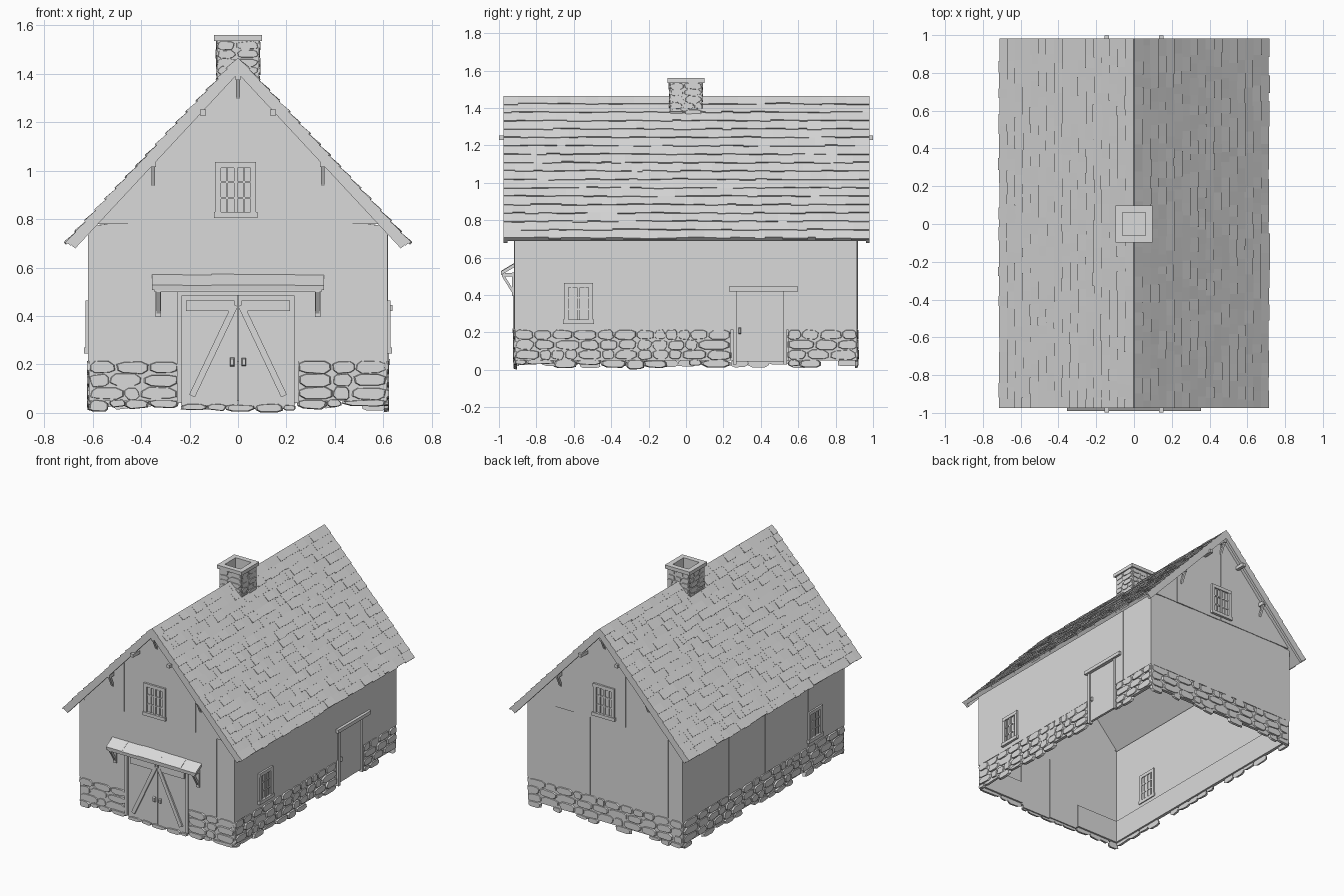
import bpy, bmesh, random
from mathutils import Vector

random.seed(4)
rnd = random.uniform
if "Cube" in bpy.data.objects:
    bpy.data.objects.remove(bpy.data.objects["Cube"])

GREY = (0.7, 0.7, 0.7, 1)
mat = bpy.data.materials.new("plain_grey")
mat.use_nodes = True
mat.diffuse_color = GREY
mat.node_tree.nodes["Principled BSDF"].inputs["Base Color"].default_value = GREY

HX, HY = 0.615, 0.915            # wall half sizes
FOOT, BAND = 0.215, 0.785        # stone top, gable band
RIDGE, EAVE_X, EAVE_Z = 1.463, 0.71, 0.70
YF, YB = -0.975, 0.982           # roof ends
RUN = Vector((EAVE_X, EAVE_Z - RIDGE))
SLOPE_LEN = RUN.length
RUN.normalize()

# Wall frames: (along, height, outward) to world
WALLS = {
    "front": lambda u, z, d: Vector((u, -HY - d, z)),
    "back": lambda u, z, d: Vector((u, HY + d, z)),
    "left": lambda u, z, d: Vector((HX + d, u, z)),
    "right": lambda u, z, d: Vector((-HX - d, u, z)),
}


def slope(s):
    """Roof frame: (down the slope, height off it, along y) to world."""
    return lambda e, h, y: Vector((s * (e * RUN.x - h * RUN.y), y, RIDGE + e * RUN.y + h * RUN.x))


def under_roof(x):
    return RIDGE - 0.03 + abs(x) * RUN.y / RUN.x


def prism(bm, fn, pts, a, b, taper=1.0):
    n = len(pts)
    cp, cq = sum(p for p, q in pts) / n, sum(q for p, q in pts) / n
    va = [bm.verts.new(fn(p, q, a)) for p, q in pts]
    vb = [bm.verts.new(fn(cp + (p - cp) * taper, cq + (q - cq) * taper, b)) for p, q in pts]
    bm.faces.new(va)
    bm.faces.new(vb[::-1])
    for i in range(n):
        j = (i + 1) % n
        bm.faces.new((va[j], va[i], vb[i], vb[j]))


def rect(p0, p1, q0, q1):
    return [(p0, q0), (p1, q0), (p1, q1), (p0, q1)]


def strip(p, q, w):
    """Rectangle of width w around the line from p to q."""
    p, q = Vector(p), Vector(q)
    side = (q - p).orthogonal().normalized() * w / 2
    return [tuple(v) for v in (p + side, q + side, q - side, p - side)]


def finish(bm, name):
    bmesh.ops.recalc_face_normals(bm, faces=bm.faces)
    mesh = bpy.data.meshes.new(name)
    bm.to_mesh(mesh)
    bm.free()
    mesh.materials.append(mat)
    ob = bpy.data.objects.new(name, mesh)
    bpy.context.collection.objects.link(ob)


def cuts(a, b, lo, hi):
    """Random division of the span a to b."""
    out = [a]
    while b - out[-1] > hi * 1.3:
        out.append(out[-1] + rnd(lo, hi))
    return list(zip(out, out[1:] + [b]))


def planks(bm, fn, a, b, bottom, top, d=0.0, lo=0.07, hi=0.15):
    for u0, u1 in cuts(a, b, lo, hi):
        pts = [(u0, bottom), (u1, bottom), (u1, top(u1)), (u0, top(u0))]
        prism(bm, fn, pts, d - 0.015, d + rnd(0, 0.004))


def stones(bm, fn, a, b, z0, z1, rows, lo, hi, bulge, ragged=False):
    step = (z1 - z0) / rows
    for r in range(rows):
        for u0, u1 in cuts(a, b, lo, hi):
            q0, q1 = z0 + r * step, z0 + (r + 1) * step
            if ragged and r == 0:
                if random.random() < 0.15:
                    continue
                q0 += rnd(0, 0.03)
            c, k = 0.2 * (u1 - u0), 0.25 * (q1 - q0)
            pts = [(u0 + c, q0), (u1 - c, q0), (u1, q0 + k), (u1, q1 - k),
                   (u1 - c, q1), (u0 + c, q1), (u0, q1 - k), (u0, q0 + k)]
            pts = [(p + rnd(-0.004, 0.004), q + (rnd(0, 0.004) if q < 0.01 else rnd(-0.004, 0.004))) for p, q in pts]
            prism(bm, fn, pts, -0.012, rnd(0.3, 1) * bulge, 0.85)


# Stone footing, open at the two doorways
SPANS = {
    "front": [(-HX, -0.245), (0.245, HX)], "back": [(-HX, HX)],
    "left": [(-HY, 0.24), (0.545, HY)], "right": [(-HY, HY)],
}
for side, spans in SPANS.items():
    bm = bmesh.new()
    for a, b in spans:
        prism(bm, WALLS[side], rect(a, b, 0.05, FOOT), -0.025, -0.002)
        stones(bm, WALLS[side], a, b, 0.0, FOOT, 4, 0.06, 0.15, 0.009, True)
    finish(bm, side + "_stone_footing")

# Plank walls and gables
for side in ("front", "back"):
    fn = WALLS[side]
    bm = bmesh.new()
    top = lambda u: min(BAND, under_roof(u))
    if side == "front":
        planks(bm, fn, -HX, -0.24, FOOT, top)
        planks(bm, fn, -0.24, 0.24, 0.49, top)
        planks(bm, fn, 0.24, HX, FOOT, top)
    else:
        planks(bm, fn, -HX, HX, FOOT, top)
    finish(bm, side + "_wall")
    bm = bmesh.new()
    half = 0.6
    planks(bm, fn, -half, 0, BAND - 0.005, under_roof, 0.006)
    planks(bm, fn, 0, half, BAND - 0.005, under_roof, 0.006)
    finish(bm, side + "_gable")

side_top = lambda u: under_roof(HX)
for side in ("left", "right"):
    bm = bmesh.new()
    fn = WALLS[side]
    if side == "left":
        planks(bm, fn, -HY, 0.25, FOOT, side_top)
        planks(bm, fn, 0.25, 0.54, 0.42, side_top)
        planks(bm, fn, 0.54, HY, FOOT, side_top)
    else:
        planks(bm, fn, -HY, HY, FOOT, side_top)
    finish(bm, side + "_wall")


# Windows: frame, sill and glazing bars on both faces of the wall
def window(side, u, z, w, h, d=0.0):
    bm = bmesh.new()
    fn = WALLS[side]
    x, y, t = w / 2, h / 2, 0.024
    for s in (-1, 1):
        prism(bm, fn, strip((u + s * (x - t / 2), z - y), (u + s * (x - t / 2), z + y), t), -0.022, d + 0.014)
        prism(bm, fn, rect(u + s * 0.035 - 0.004, u + s * 0.035 + 0.004, z - y, z + y), -0.019, d + 0.008)
        prism(bm, fn, rect(u - x, u + x, z + s * h / 7 - 0.004, z + s * h / 7 + 0.004), -0.019, d + 0.008)
    prism(bm, fn, rect(u - 0.007, u + 0.007, z - y, z + y), -0.02, d + 0.01)
    prism(bm, fn, rect(u - x, u + x, z + y - t, z + y), -0.022, d + 0.015)
    prism(bm, fn, rect(u - x - 0.005, u + x + 0.005, z - y, z - y + t), -0.022, d + 0.02)
    finish(bm, side + "_window")


window("front", -0.01, 0.92, 0.17, 0.23, 0.006)
window("back", 0.0, 0.92, 0.17, 0.23, 0.006)
window("left", -0.575, 0.355, 0.155, 0.22)
window("right", -0.575, 0.355, 0.155, 0.22)

# Front double door
fn = WALLS["front"]
bm = bmesh.new()
planks(bm, fn, -0.235, -0.002, 0.03, lambda u: 0.5, -0.006)
planks(bm, fn, 0.002, 0.235, 0.02, lambda u: 0.5, -0.006)
for s in (-1, 1):
    prism(bm, fn, strip((s * 0.012, 0.445), (s * 0.19, 0.07), 0.026), -0.01, 0.007)
    prism(bm, fn, rect(s * 0.015, s * 0.215, 0.42, 0.465), -0.01, 0.005)
    prism(bm, fn, rect(s * 0.014, s * 0.034, 0.19, 0.23), -0.01, 0.012, 0.6)
finish(bm, "front_double_door")
bm = bmesh.new()
for s in (-1, 1):
    prism(bm, fn, rect(s * 0.232, s * 0.252, 0.04, 0.5), -0.02, 0.01)
prism(bm, fn, rect(-0.245, 0.245, 0.485, 0.51), -0.02, 0.01)
finish(bm, "front_door_frame")
bm = bmesh.new()
stones(bm, fn, -0.235, 0.235, 0.0, 0.035, 1, 0.07, 0.12, 0.005, True)
finish(bm, "front_threshold")

# Awning over the front door: profile (outward, height) run along x
across = lambda d, z, u: fn(u, z, d)
bm = bmesh.new()
for u0, u1 in cuts(-0.355, 0.355, 0.1, 0.2):
    j = rnd(0, 0.004)
    prism(bm, across, [(0, 0.55), (0.073, 0.508), (0.075, 0.525 + j), (0, 0.57 + j)], u0, u1)
prism(bm, across, rect(0.055, 0.07, 0.5, 0.52), -0.345, 0.345)
for s in (-1, 1):
    prism(bm, across, rect(0, 0.068, 0.5, 0.518), s * 0.318, s * 0.34)
    prism(bm, across, rect(0, 0.014, 0.395, 0.52), s * 0.318, s * 0.34)
    prism(bm, across, strip((0.005, 0.41), (0.064, 0.505), 0.014), s * 0.321, s * 0.337)
finish(bm, "front_awning")

# Side door with lintel
fn = WALLS["left"]
bm = bmesh.new()
planks(bm, fn, 0.265, 0.525, 0.045, lambda u: 0.425, -0.005)
prism(bm, fn, rect(0.28, 0.295, 0.19, 0.23), -0.01, 0.012, 0.6)
finish(bm, "side_door")
bm = bmesh.new()
for u in (0.26, 0.53):
    prism(bm, fn, rect(u - 0.01, u + 0.01, 0.03, 0.43), -0.02, 0.008)
prism(bm, fn, rect(0.23, 0.6, 0.42, 0.445), -0.015, 0.022)
finish(bm, "side_door_frame")

# Roof: deck, gable trim boards and rows of shingles
ROWS = 17
for s, name in ((1, "left"), (-1, "right")):
    fn = slope(s)
    bm = bmesh.new()
    prism(bm, fn, rect(0, SLOPE_LEN - 0.005, -0.02, -0.002), YF + 0.003, YB - 0.003)
    for y0, y1 in ((YF, YF + 0.02), (YB - 0.02, YB)):
        prism(bm, fn, rect(0, SLOPE_LEN - 0.01, -0.042, -0.001), y0, y1)
    finish(bm, name + "_roof_deck")
    bm = bmesh.new()
    step = SLOPE_LEN / ROWS
    for r in range(ROWS):
        for y0, y1 in cuts(YF, YB, 0.04, 0.1):
            e0, e1 = max(0, r * step - 0.01), (r + 1) * step + rnd(-0.006, 0.004)
            h = rnd(0.005, 0.011)
            prism(bm, fn, [(e0, -0.006), (e1, -0.004), (e1, h), (e0, 0.002)], y0, y1)
    finish(bm, name + "_roof_shingles")

# Purlin ends and knee braces under both gable overhangs
for side in ("front", "back"):
    fn = WALLS[side]
    across = lambda d, z, u: fn(u, z, d)
    bm = bmesh.new()
    for u, z in ((-0.35, 1.03), (0.35, 1.03), (0, 1.39)):
        prism(bm, across, rect(-0.02, 0.055, z - 0.015, z + 0.012), u - 0.011, u + 0.011)
        prism(bm, across, strip((0.005, z - 0.09), (0.045, z - 0.005), 0.014), u - 0.008, u + 0.008)
    for s in (-1, 1):
        prism(bm, across, rect(-0.02, 0.084, 1.228, 1.252), s * 0.133, s * 0.157)
    finish(bm, side + "_purlin_ends")

# Chimney: hollow stone shaft with a cap ring
R, BASE, TOP = 0.086, 1.36, 1.535
bm = bmesh.new()
cap = bmesh.new()
for s in (-1, 1):
    for fx in (lambda u, z, d: Vector((s * (R + d), u, z)), lambda u, z, d: Vector((u, s * (R + d), z))):
        prism(bm, fx, rect(-R, R, BASE, TOP), -0.022, 0)
        stones(bm, fx, -R, R, BASE, TOP, 5, 0.045, 0.08, 0.007)
        prism(cap, fx, rect(-R - 0.013, R + 0.013, TOP, 1.56), -0.024, 0.013)
prism(bm, lambda x, y, z: Vector((x, y, z)), rect(-R, R, -R, R), 1.46, 1.47)
finish(bm, "chimney_shaft")
finish(cap, "chimney_cap")
